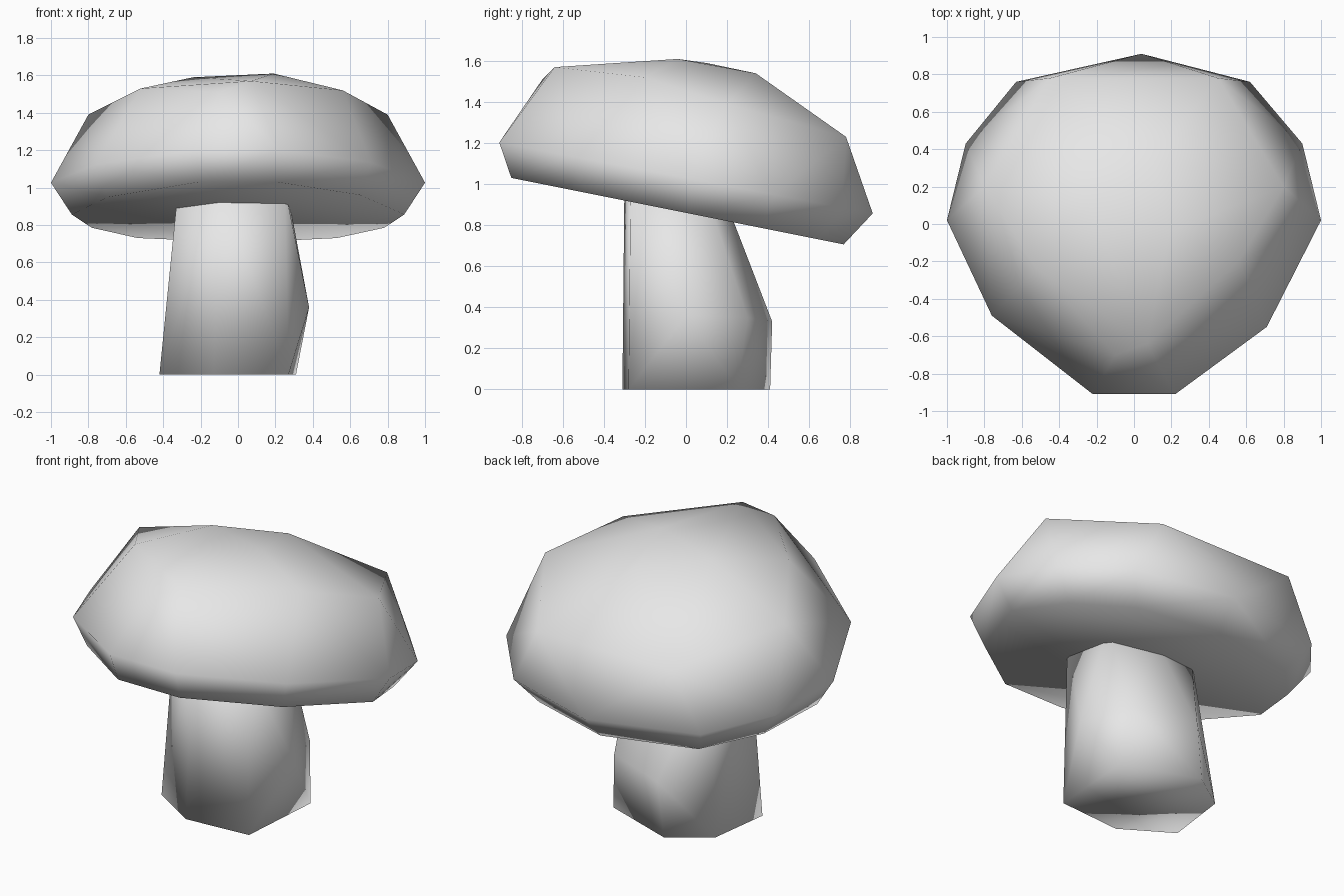
import bpy, bmesh
from mathutils import Vector

cube = bpy.data.objects.get("Cube")
if cube:
    bpy.data.objects.remove(cube, do_unlink=True)

grey = bpy.data.materials.new("plain_grey")
grey.use_nodes = True
COLOUR = (0.8, 0.8, 0.8, 1.0)
grey.diffuse_color = COLOUR
grey.node_tree.nodes["Principled BSDF"].inputs["Base Color"].default_value = COLOUR


def hull_part(name, points):
    """Wrap a faceted convex skin around the points and shade it smooth."""
    bm = bmesh.new()
    for p in points:
        bm.verts.new(Vector(p))
    hull = bmesh.ops.convex_hull(bm, input=bm.verts[:])
    loose = {g for g in hull["geom_interior"] + hull["geom_unused"]
             if isinstance(g, bmesh.types.BMVert)}
    bmesh.ops.delete(bm, geom=list(loose), context="VERTS")
    bmesh.ops.recalc_face_normals(bm, faces=bm.faces[:])
    for face in bm.faces:
        face.smooth = True
    mesh = bpy.data.meshes.new(name)
    bm.to_mesh(mesh)
    bm.free()
    mesh.materials.append(grey)
    obj = bpy.data.objects.new(name, mesh)
    bpy.context.collection.objects.link(obj)
    return obj


# Cap: a tilted rim, a narrower underside ring and an uneven crown
rim_outline = [(0.04, 0.91), (0.62, 0.76), (0.9, 0.43), (1.0, 0.02),
               (0.71, -0.55), (0.22, -0.91), (-0.22, -0.91),
               (-0.76, -0.49), (-1.0, 0.02), (-0.9, 0.43), (-0.63, 0.76)]
rim = [(x, y, 1.03 - 0.19 * y) for x, y in rim_outline]

underside = []
for x, y in rim_outline:
    s = 0.89 - 0.05 * y
    underside.append((x * s, y * s, 0.86 - 0.2 * y * s))

crown = [(0.19, -0.04, 1.61), (-0.24, 0.1, 1.59), (0.07, -0.64, 1.57),
         (-0.1, -0.7, 1.51), (-0.52, -0.24, 1.53), (0.56, -0.2, 1.52),
         (0.1, 0.34, 1.54)]
for side in (-1, 1):
    crown += [(side * 0.8, 0.2, 1.39), (side * 0.45, 0.78, 1.23)]

hull_part("mushroom_cap", rim + underside + crown)

# Stem: a six-sided foot, a bulge on two sides and a narrower top
foot = [(0.27, -0.28, 0), (0.31, 0.25, 0), (-0.14, 0.41, 0),
        (-0.37, 0.25, 0), (-0.42, -0.13, 0), (-0.13, -0.31, 0)]
bulge = [(0.38, 0.0, 0.36), (0.27, 0.3, 0.35), (-0.1, 0.42, 0.33)]
top = [(0.25, -0.27, 1.0), (0.27, 0.1, 0.95), (0.0, 0.2, 0.9),
       (-0.28, 0.15, 0.95), (-0.32, -0.15, 1.0), (-0.1, -0.3, 1.0)]
hull_part("mushroom_stem", foot + bulge + top)
